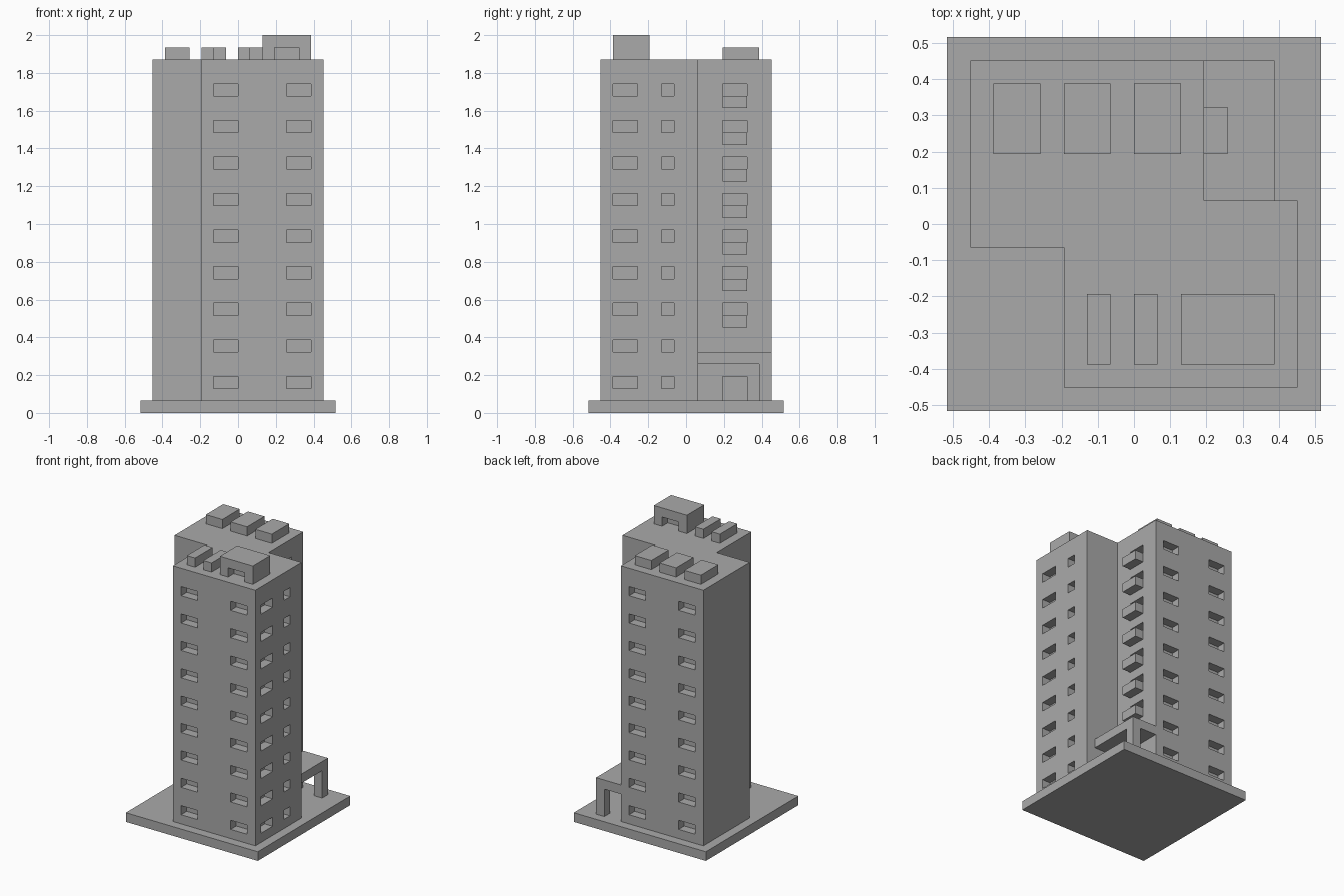
import bpy, bmesh
from mathutils import Vector

U = 2 / 31          # one building module
DEPTH = 0.98        # recess depth in modules
FLOORS = 9
ROOF = 29

cube = bpy.data.objects.get("Cube")
if cube:
    bpy.data.objects.remove(cube, do_unlink=True)

concrete = bpy.data.materials.new("grey_concrete")
concrete.use_nodes = True
grey = (0.4, 0.4, 0.4, 1)
concrete.diffuse_color = grey
concrete.node_tree.nodes["Principled BSDF"].inputs["Base Color"].default_value = grey


def finish(name, bm):
    bmesh.ops.recalc_face_normals(bm, faces=bm.faces)
    mesh = bpy.data.meshes.new(name)
    bm.to_mesh(mesh)
    bm.free()
    mesh.materials.append(concrete)
    obj = bpy.data.objects.new(name, mesh)
    bpy.context.collection.objects.link(obj)
    return obj


def prism(name, outline, z0, z1):
    bm = bmesh.new()
    face = bm.faces.new([bm.verts.new(Vector((x, y, z0)) * U) for x, y in outline])
    side = bmesh.ops.extrude_face_region(bm, geom=[face])
    verts = [v for v in side["geom"] if isinstance(v, bmesh.types.BMVert)]
    bmesh.ops.translate(bm, verts=verts, vec=(0, 0, (z1 - z0) * U))
    return finish(name, bm)


def boxes(name, spans):
    """One object made of boxes given as (x range, y range, z range)."""
    bm = bmesh.new()
    for span in spans:
        low, high = (Vector(c) * U for c in zip(*span))
        verts = bmesh.ops.create_cube(bm, size=1)["verts"]
        for v in verts:
            v.co = (low + high) / 2 + v.co * (high - low)
    return finish(name, bm)


def carve(obj, spans):
    cutter = boxes("recess_cutter", spans)
    cutter.hide_render = True
    mod = obj.modifiers.new("recesses", "BOOLEAN")
    mod.operation = "DIFFERENCE"
    mod.solver = "EXACT"
    mod.object = cutter
    bpy.context.view_layer.objects.active = obj
    bpy.ops.object.modifier_apply(modifier=mod.name)
    bpy.data.objects.remove(cutter, do_unlink=True)


def inward(wall, sign):
    """Range from just outside a wall to the recess depth behind it."""
    return tuple(sorted((wall + sign * 0.3, wall - sign * DEPTH)))


# Ground slab and stepped tower
boxes("ground_slab", [((-8, 8), (-8, 8), (0, 1))])
tower = prism("tower", [(-3, -7), (7, -7), (7, 1), (3, 1), (3, 7),
                        (-7, 7), (-7, -1), (-3, -1)], 1, ROOF)

# Window recesses on every floor, balcony doors above the porch
recesses = [(inward(3, 1), (3, 5), (0.5, 3))]
balconies = []
for floor in range(FLOORS):
    sill = 2 + 3 * floor
    height = (sill, sill + 1)
    for x in (-2, 4):
        recesses.append(((x, x + 2), inward(-7, -1), height))
        recesses.append(((-x - 2, -x), inward(7, 1), height))
    for y in ((-6, -4), (-2, -1)):
        recesses.append((inward(7, 1), y, height))
    if floor >= 2:
        recesses.append((inward(3, 1), (3, 5), height))
        balconies.append(((3, 4), (3, 5), (sill - 1, sill)))
carve(tower, recesses)
boxes("balconies", balconies)

# Entrance porch
boxes("porch_roof", [((3, 6), (1, 7), (4, 5))])
boxes("porch_pillar", [((5, 6), (6, 7), (1, 4))])

# Rooftop units and machine room
low = (ROOF, ROOF + 1)
boxes("rear_roof_units", [((x, x + 2), (3, 6), low) for x in (-6, -3, 0)])
boxes("front_roof_units", [((x, x + 1), (-6, -3), low) for x in (-2, 0)])
room = boxes("machine_room", [((2, 6), (-6, -3), (ROOF, ROOF + 2))])
carve(room, [((3, 5), inward(wall, sign), (ROOF - 0.5, ROOF + 1))
             for wall, sign in ((-6, -1), (-3, 1))])
